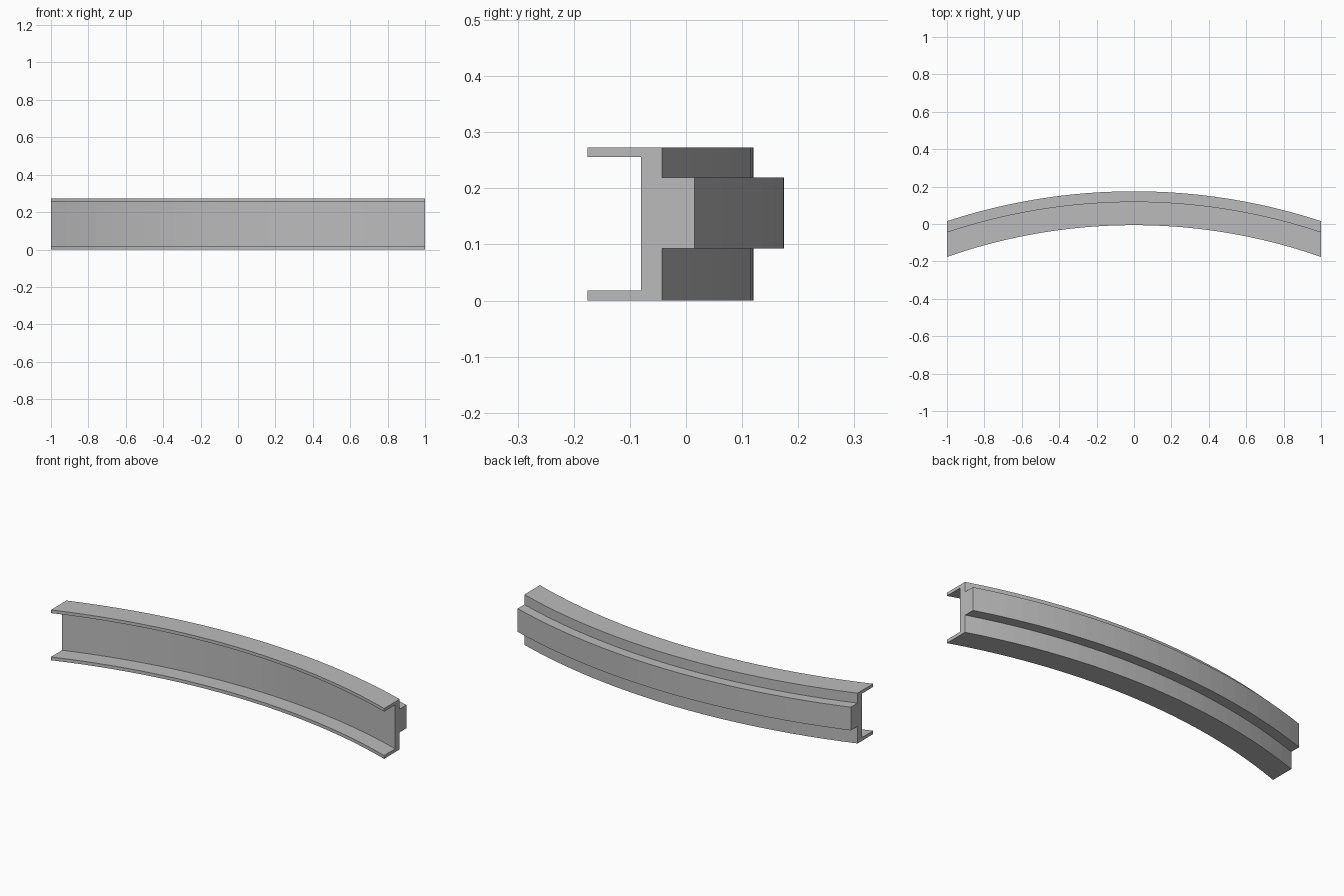
import bpy
import bmesh
import math

if "Cube" in bpy.data.objects:
    bpy.data.objects.remove(bpy.data.objects["Cube"])

SEGMENTS = 24
RADIUS = 3.03        # radius of the front flange edges
APEX_Y = -0.006      # front edge position at mid length

grey = bpy.data.materials.new("grey")
grey.diffuse_color = (0.50, 0.50, 0.50, 1)
grey.use_nodes = True
grey.node_tree.nodes["Principled BSDF"].inputs["Base Color"].default_value = grey.diffuse_color

# Cross-section: depth behind the front edge, height
profile = [
    (0.0, 0.0), (0.126, 0.0),                       # lower flange and web back
    (0.126, 0.093), (0.181, 0.093),                 # rear rib
    (0.181, 0.219), (0.126, 0.219),
    (0.126, 0.273), (0.0, 0.273),                   # upper flange
    (0.0, 0.256), (0.090, 0.256),                   # open front channel
    (0.090, 0.018), (0.0, 0.018),
]

# Sweep the section along concentric arcs, trimmed square at x = -1 and x = 1
bm = bmesh.new()
rings = []
for i in range(SEGMENTS + 1):
    t = 2 * i / SEGMENTS - 1
    ring = []
    for depth, z in profile:
        r = RADIUS + depth
        a = t * math.asin(1 / r)
        y = APEX_Y + depth - r * (1 - math.cos(a))
        ring.append(bm.verts.new((r * math.sin(a), y, z)))
    rings.append(ring)

n = len(profile)
for a, b in zip(rings, rings[1:]):
    for k in range(n):
        m = (k + 1) % n
        bm.faces.new((a[k], a[m], b[m], b[k]))

# End caps
bm.faces.new(rings[0])
bm.faces.new(rings[-1])
bmesh.ops.recalc_face_normals(bm, faces=bm.faces)

mesh = bpy.data.meshes.new("curved_rail")
bm.to_mesh(mesh)
bm.free()
mesh.materials.append(grey)
rail = bpy.data.objects.new("curved_rail", mesh)
bpy.context.collection.objects.link(rail)
